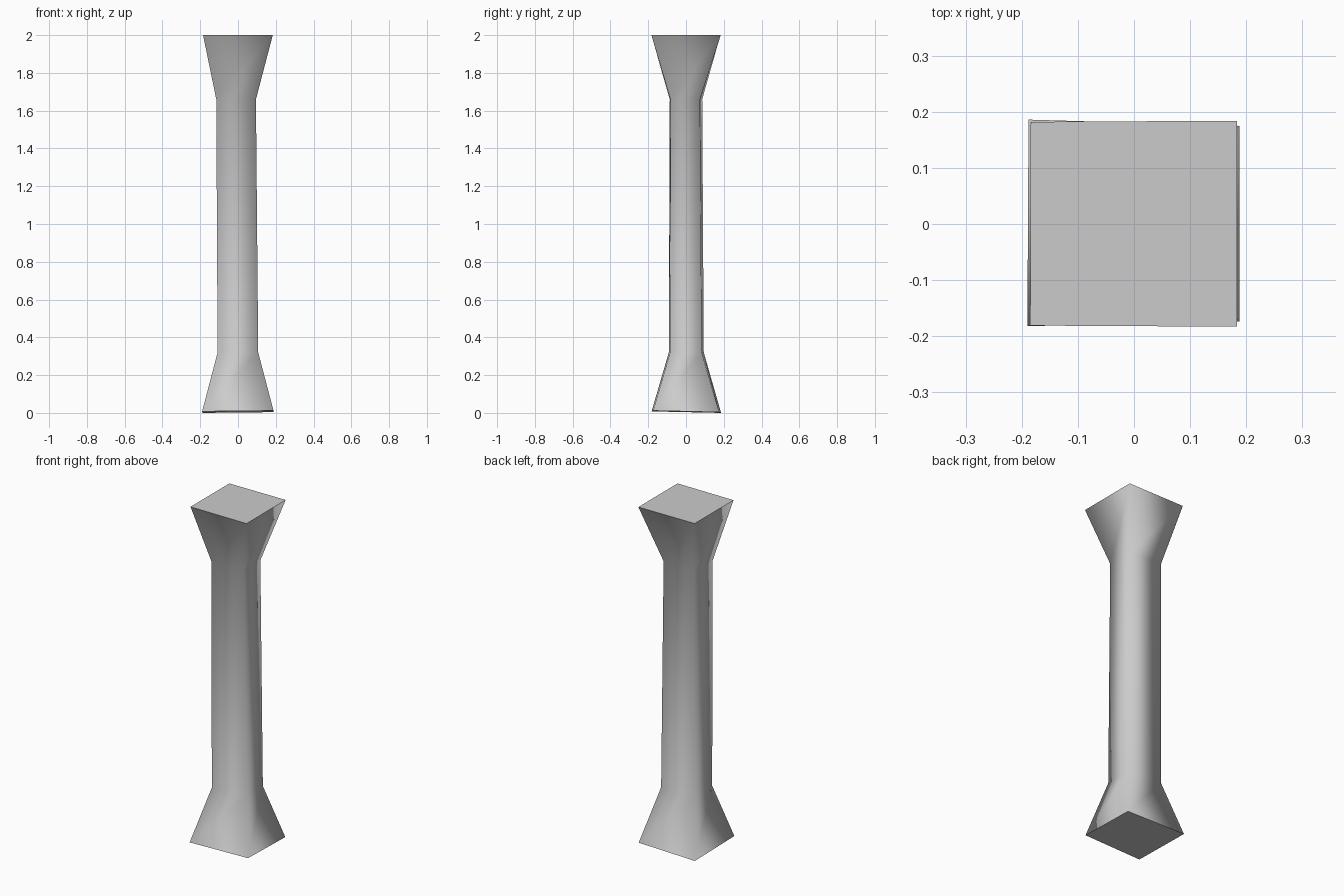
import bpy, bmesh

if "Cube" in bpy.data.objects:
    bpy.data.objects.remove(bpy.data.objects["Cube"])

# Slightly uneven cross-sections, bottom to top (front-left, front-right, back-right, back-left)
rings = [
    [(-0.19, -0.182, 0.008), (0.188, -0.174, 0.012), (0.188, 0.175, 0.004), (-0.188, 0.186, 0.0)],
    [(-0.108, -0.091, 0.32), (0.107, -0.084, 0.32), (0.105, 0.083, 0.32), (-0.108, 0.094, 0.32)],
    [(-0.115, -0.086, 1.66), (0.095, -0.082, 1.66), (0.095, 0.074, 1.66), (-0.113, 0.086, 1.66)],
    [(-0.185, -0.181, 2.0), (0.184, -0.183, 2.0), (0.184, 0.184, 2.0), (-0.184, 0.182, 2.0)],
]

# Loft the flared foot, shaft and flared head with smooth sides
bm = bmesh.new()
loops = [[bm.verts.new(p) for p in ring] for ring in rings]
for low, high in zip(loops, loops[1:]):
    for i in range(4):
        j = (i + 1) % 4
        bm.faces.new((low[i], low[j], high[j], high[i])).smooth = True

# Flat end caps with crisp rims
for cap in (loops[0][::-1], loops[-1]):
    face = bm.faces.new(cap)
    for edge in face.edges:
        edge.smooth = False

bmesh.ops.recalc_face_normals(bm, faces=bm.faces)
mesh = bpy.data.meshes.new("column")
bm.to_mesh(mesh)
bm.free()
column = bpy.data.objects.new("column", mesh)
bpy.context.collection.objects.link(column)
